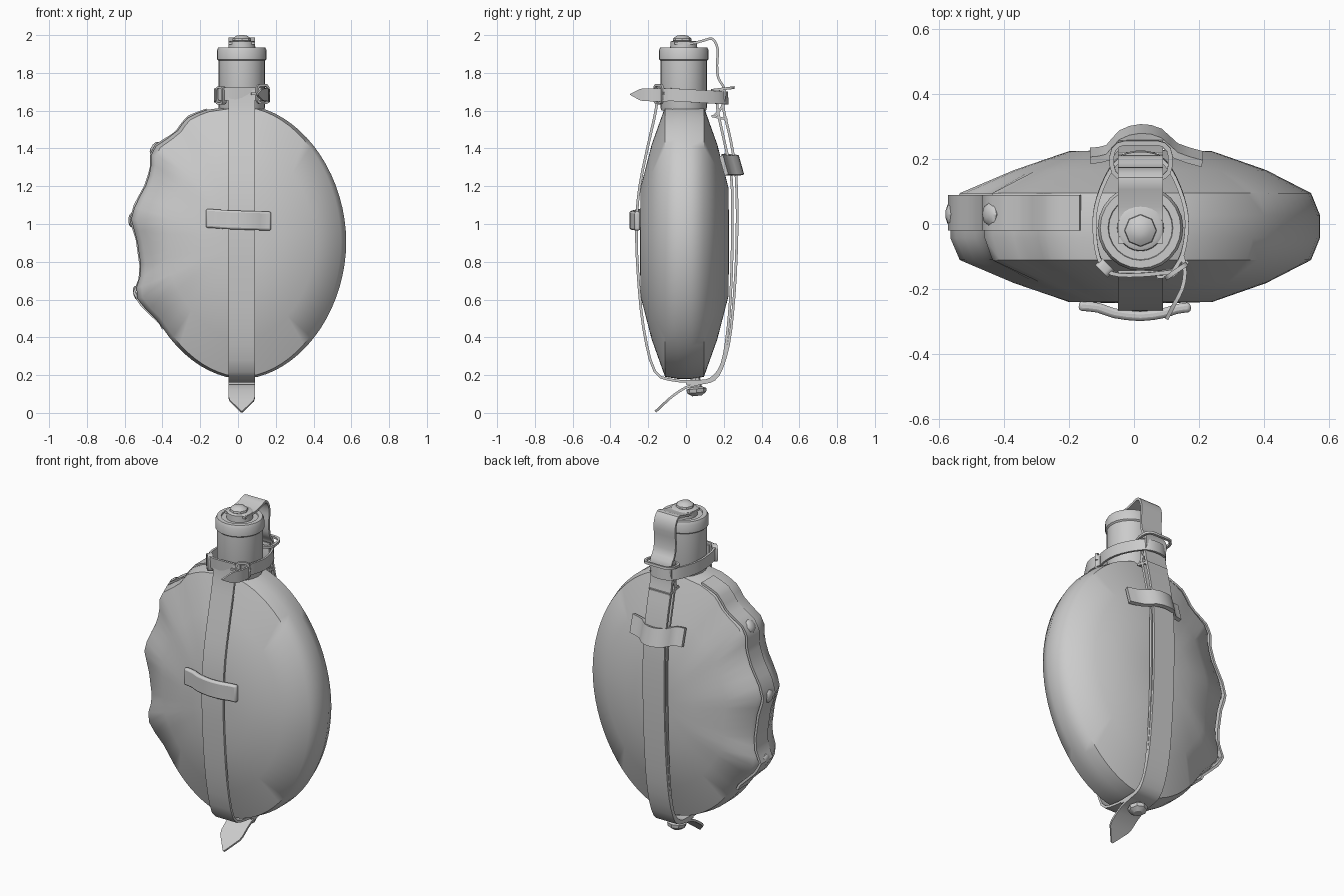
import bpy, bmesh, math
from mathutils import Vector, Matrix

if "Cube" in bpy.data.objects:
    bpy.data.objects.remove(bpy.data.objects["Cube"])

CX, CY = 0.02, -0.008


def finish(name, bm, angle=35):
    bmesh.ops.recalc_face_normals(bm, faces=bm.faces)
    me = bpy.data.meshes.new(name)
    bm.to_mesh(me)
    bm.free()
    me.polygons.foreach_set("use_smooth", [True] * len(me.polygons))
    me.set_sharp_from_angle(angle=math.radians(angle))
    ob = bpy.data.objects.new(name, me)
    bpy.context.collection.objects.link(ob)
    return ob


def skin(name, rings, wrap=False, angle=35):
    """Bridge equal-length rings of points, capping the ends unless wrapped."""
    bm = bmesh.new()
    vs = [[bm.verts.new(p) for p in r] for r in rings]
    n, m = len(rings), len(rings[0])
    for i in range(n if wrap else n - 1):
        a, b = vs[i], vs[(i + 1) % n]
        for j in range(m):
            k = (j + 1) % m
            bm.faces.new((a[j], a[k], b[k], b[j]))
    if not wrap:
        bm.faces.new(vs[0])
        bm.faces.new(vs[-1])
    return finish(name, bm, angle)


def smooth_path(pts, steps):
    """Catmull-Rom subdivision of an open path."""
    p = [2 * pts[0] - pts[1]] + pts + [2 * pts[-1] - pts[-2]]
    out = []
    for i in range(1, len(p) - 2):
        a, b, c, d = p[i - 1:i + 3]
        for k in range(steps):
            t = k / steps
            out.append(0.5 * (2 * b + (c - a) * t + (2 * a - 5 * b + 4 * c - d) * t * t
                              + (3 * b - a - 3 * c + d) * t ** 3))
    return out + [pts[-1]]


def ribbon(name, pts, side, width, thick, closed=False, steps=1, tip=0.0):
    """Flat strap along a path; the last 'tip' length tapers to a point."""
    pts = [Vector(p) for p in pts]
    if steps > 1:
        pts = smooth_path(pts, steps)
    side = Vector(side).normalized()
    n, rings = len(pts), []
    for i, p in enumerate(pts):
        a = pts[(i - 1) % n] if closed else pts[max(i - 1, 0)]
        b = pts[(i + 1) % n] if closed else pts[min(i + 1, n - 1)]
        nor = (b - a).cross(side).normalized() * thick / 2
        f = min(1, (p - pts[-1]).length / tip + 0.06) if tip else 1
        s = side * width / 2 * f
        rings.append([p + s + nor, p - s + nor, p - s - nor, p + s - nor])
    return skin(name, rings, closed)


def lathe(name, profile, loc, axis=(0, 0, 1), seg=24):
    m = Matrix.Translation(loc) @ Vector((0, 0, 1)).rotation_difference(Vector(axis)).to_matrix().to_4x4()
    return skin(name, [[m @ Vector((r * math.cos(2 * math.pi * j / seg),
                                    r * math.sin(2 * math.pi * j / seg), z))
                        for j in range(seg)] for r, z in profile])


def rounded_rect(w, h, r):
    out = []
    for q, (sx, sy) in enumerate(((1, 1), (-1, 1), (-1, -1), (1, -1))):
        for k in range(4):
            a = math.pi / 2 * (q + k / 3)
            out.append((sx * (w / 2 - r) + r * math.cos(a), sy * (h / 2 - r) + r * math.sin(a)))
    return out


# Left edge of the felt cover, pulled out at each of the four snaps (z, x)
SCALLOP = [(.45, -.386), (.58, -.52), (.64, -.55), (.70, -.52), (.78, -.515), (.92, -.535),
           (1.02, -.567), (1.10, -.545), (1.20, -.49), (1.29, -.46), (1.37, -.46),
           (1.42, -.43), (1.48, -.33), (1.53, -.295), (1.57, -.26), (1.61, -.15)]


def outline(a, blend):
    c, s = math.cos(a), math.sin(a)
    x = math.copysign(0.553 * abs(c) ** 1.07, c)
    z = 0.725 * math.copysign(abs(s) ** 1.03, s)
    if c < 0:
        for (z0, x0), (z1, x1) in zip(SCALLOP, SCALLOP[1:]):
            if z0 <= z + 0.905 < z1:
                xs = x0 + (x1 - x0) * (z + 0.905 - z0) / (z1 - z0) - CX
                x += (xs - x) * blend
    return x, z


# Flask body in its felt cover: stacked rings from front to back
levels = [(.12, .12, .236, 0), (.4, .4, .232, 0), (.7, .71, .174, .3),
          (.95, .985, .103, 1), (1, 1, .035, 1)]
N = 72
rings = []
for sgn, lv in ((-1, levels), (1, levels[::-1])):
    for sx, sz, y, bl in lv:
        ring = []
        for j in range(N):
            x, z = outline(2 * math.pi * j / N, bl)
            ring.append((CX + x * sx, CY + sgn * y, 0.905 + z * sz))
        rings.append(ring)
skin("flask_body", rings, angle=50)

# Overlapping seam of the cover on the left edge
seam = []
for j in range(40):
    x, z = outline(math.radians(105 + 115 * j / 39), 1)
    seam.append((CX + x, 0.035, 0.905 + z))
ribbon("cover_flap", seam, (0, 1, 0), 0.11, 0.014)

# Snaps closing the cover
SNAP = [(.036, -.03), (.038, .004), (.03, .014), (.012, .02)]
for i, (x, z, ax) in enumerate([(-.24, 1.56, (-.6, 0, .8)), (-.44, 1.40, (-.8, 0, .5)),
                                (-.56, 1.02, (-1, 0, 0)), (-.535, .635, (-1, 0, -.25))]):
    lathe(f"cover_snap_{i + 1}", SNAP, (x, .03, z), ax, 8)

# Neck and cap
lathe("cap", [(.118, 1.6), (.124, 1.62), (.124, 1.865), (.132, 1.872), (.132, 1.918), (.124, 1.935),
              (.1, 1.935), (.098, 1.928), (.072, 1.928), (.07, 1.965), (.06, 1.97)], (CX, -.012, 0))
lathe("cap_rivet", [(.03, 1.955), (.05, 1.972), (.048, 1.983), (.03, 1.996), (.01, 2.0)],
      (CX, -.02, 0), seg=8)

# Main strap running under the flask, doubled at the back
W = 0.14
ribbon("main_strap", [(CX, y, z) for y, z in
       [(-.15, 1.71), (-.16, 1.6), (-.2, 1.42), (-.245, 1.2), (-.262, 1.0), (-.255, .75), (-.225, .45),
        (-.165, .22), (-.06, .172), (.05, .168), (.13, .18), (.19, .26), (.222, .45), (.24, .7),
        (.245, 1.0), (.24, 1.25), (.2, 1.45), (.165, 1.62), (.175, 1.72)]], (1, 0, 0), W, .014, steps=3)
ribbon("back_strap", [(CX, y, z) for y, z in
       [(.0, .158), (.1, .16), (.17, .2), (.225, .36), (.255, .62), (.27, .95), (.265, 1.25),
        (.235, 1.45), (.2, 1.6), (.195, 1.7)]], (1, 0, 0), W, .014, steps=3)

# Pointed tail and snap underneath
ribbon("bottom_tail", [(CX, y, z) for y, z in
       [(.12, .168), (.06, .152), (0, .135), (-.06, .097), (-.1, .064), (-.162, .006)]],
       (1, 0, 0), W, .013, steps=2, tip=.1)
lathe("bottom_snap", [(.025, -.06), (.03, -.01), (.054, 0), (.05, .02), (.025, .037)],
      (CX, .055, .127), (0, .1, -1), 8)

# Cap retaining strap with its folded end behind the buckle
ribbon("cap_strap", [(CX, y, z) for y, z in
       [(-.06, 1.958), (.03, 1.957), (.09, 1.97), (.14, 1.98), (.168, 1.925), (.164, 1.84), (.172, 1.77),
        (.205, 1.71), (.19, 1.62), (.15, 1.575)]], (1, 0, 0), W, .013, steps=3)
ribbon("cap_strap_end", [(CX, .135, 1.572), (CX, .18, 1.562), (CX, .22, 1.553)], (1, 0, 0), W, .012)
ribbon("back_buckle", [(.022 + x, .195 + y, 1.715 + .12 * y) for x, y in rounded_rect(.18, .11, .04)],
       (0, -.12, 1), .014, .014, True)

# Collar strap around the neck, sloping slightly to the back
loop = [(.12, -.145), (.02, -.155), (-.07, -.15), (-.11, -.1), (-.122, 0), (-.11, .08), (-.07, .17),
        (-.02, .213), (.06, .213), (.11, .17), (.15, .08), (.163, 0), (.15, -.09), (.12, -.145)]
ribbon("collar_strap", [(x, y, 1.68 - .06 * y) for x, y in loop], (0, -.06, 1), .068, .012, steps=3)
ribbon("collar_tail", [(x, y, 1.68 - .02 * y) for x, y in
       [(.15, -.1), (.157, -.15), (.148, -.2), (.125, -.245), (.1, -.293)]], (0, 0, 1), .068, .012,
       steps=2, tip=.07)
ribbon("collar_buckle", [(.13 + .8 * x, -.145 + .55 * x, 1.688 + y) for x, y in rounded_rect(.07, .095, .02)],
       (.55, -.8, 0), .014, .013, True)
ribbon("collar_keeper", [(-.09 + .7 * x, -.135 - .7 * x, 1.68 + y) for x, y in rounded_rect(.045, .085, .012)],
       (.7, .7, 0), .03, .01, True)
ribbon("buckle_tongue", [(.07, -.163, 1.69), (.12, -.158, 1.69), (.165, -.115, 1.692)], (0, 0, 1), .012, .012)

# Belt loops on front and back
front = ribbon("front_loop", [(-.17, -.252, 1.03), (-.11, -.258, 1.027), (-.06, -.275, 1.023),
               (.02, -.284, 1.02), (.09, -.275, 1.018), (.13, -.262, 1.016), (.175, -.256, 1.015)],
               (0, 0, 1), .1, .03, steps=2)
bev = front.modifiers.new("soft_edges", 'BEVEL')
bev.width, bev.segments = .01, 2
ribbon("back_loop", [(-.135, .21, 1.32), (-.08, .22, 1.32), (-.04, .265, 1.315), (.02, .283, 1.31),
       (.08, .27, 1.31), (.13, .225, 1.31), (.21, .2, 1.31)], (0, -.28, 1), .105, .022, steps=2)
